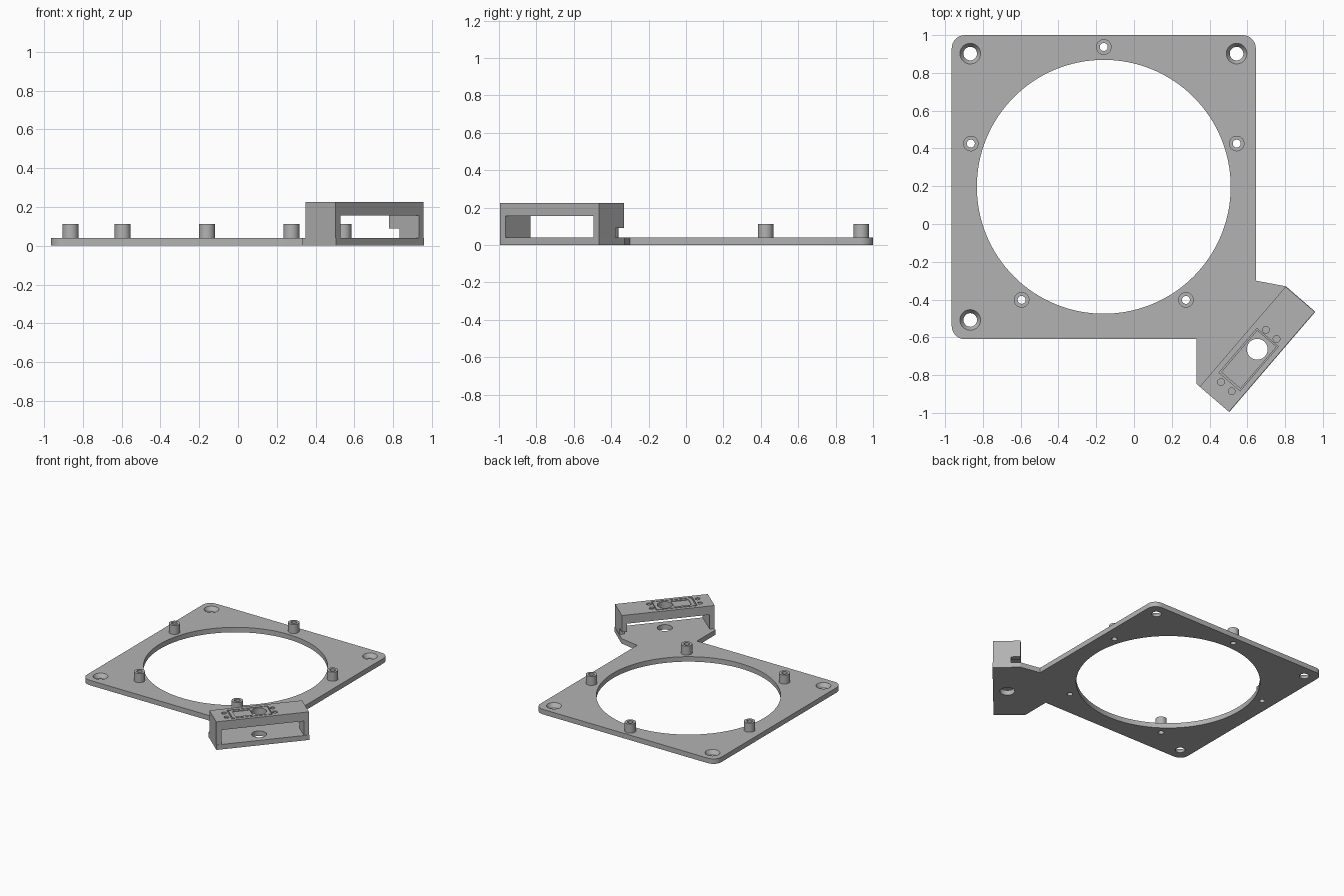
import bpy, bmesh, math
from mathutils import Matrix, Vector

cube = bpy.data.objects.get("Cube")
if cube:
    bpy.data.objects.remove(cube)

GREY = bpy.data.materials.new("printed grey")
GREY.use_nodes = True
GREY.diffuse_color = (0.45, 0.45, 0.45, 1)
GREY.node_tree.nodes["Principled BSDF"].inputs["Base Color"].default_value = (0.45, 0.45, 0.45, 1)

THICK, TOP, ROOF = 0.04, 0.225, 0.155      # plate top, housing top, underside of roof
RING = Vector((-0.16, 0.197))              # centre of the large opening
# Housing frame: local x runs along its length, local -y points outward
HOUSING = Matrix.Translation((0.6525, -0.663, 0)) @ Matrix.Rotation(math.atan2(0.53, 0.455), 4, "Z")
HALF_L, HALF_D = 0.349, 0.102


def finish(bm, name):
    bmesh.ops.recalc_face_normals(bm, faces=bm.faces)
    mesh = bpy.data.meshes.new(name)
    bm.to_mesh(mesh)
    bm.free()
    mesh.materials.append(GREY)
    obj = bpy.data.objects.new(name, mesh)
    bpy.context.collection.objects.link(obj)
    return obj


def prism(name, outline, z0, z1):
    bm = bmesh.new()
    face = bm.faces.new([bm.verts.new((x, y, z0)) for x, y in outline])
    new = bmesh.ops.extrude_face_region(bm, geom=[face])["geom"]
    bmesh.ops.translate(bm, vec=(0, 0, z1 - z0), verts=[v for v in new if isinstance(v, bmesh.types.BMVert)])
    return finish(bm, name)


def cylinder(name, centre, radius, z0, z1, top_radius=None, sides=32):
    bm = bmesh.new()
    bmesh.ops.create_cone(bm, cap_ends=True, segments=sides, radius1=radius,
                          radius2=top_radius or radius, depth=z1 - z0,
                          matrix=Matrix.Translation((centre[0], centre[1], (z0 + z1) / 2)))
    return finish(bm, name)


def housing_box(name, x0, x1, y0, y1, z0, z1):
    obj = prism(name, [(x0, y0), (x1, y0), (x1, y1), (x0, y1)], z0, z1)
    obj.data.transform(HOUSING)
    return obj


def housing_disc(name, x, y, radius, z0, z1):
    return cylinder(name, HOUSING @ Vector((x, y, 0)), radius, z0, z1)


def cut(obj, cutters):
    for cutter in cutters:
        mod = obj.modifiers.new("cut", "BOOLEAN")
        mod.operation, mod.solver, mod.object = "DIFFERENCE", "EXACT", cutter
    bpy.context.view_layer.update()
    evaluated = obj.evaluated_get(bpy.context.evaluated_depsgraph_get())
    mesh = bpy.data.meshes.new_from_object(evaluated)
    obj.modifiers.clear()
    obj.data = mesh
    for cutter in cutters:
        bpy.data.objects.remove(cutter)


def rounded_corner(cx, cy, start, radius=0.07, steps=8):
    angles = [math.radians(start + 90 * i / steps) for i in range(steps + 1)]
    return [(cx + radius * math.cos(a), cy + radius * math.sin(a)) for a in angles]


# Base plate with the diagonal arm at its front left corner
outline = rounded_corner(0.575, 0.93, 0) + rounded_corner(-0.895, 0.93, 90) + rounded_corner(-0.895, -0.54, 180)
outline += [(0.33, -0.61), (0.33, -0.845), (0.505, -0.995), (0.96, -0.465), (0.805, -0.33), (0.645, -0.30)]
plate = prism("base_plate", outline, 0, THICK)

posts = [RING + 0.74 * Vector((math.sin(k * math.tau / 5), math.cos(k * math.tau / 5))) for k in range(5)]
holes = [cylinder("ring_cutter", RING, 0.672, -0.1, 0.1, sides=128),
         housing_disc("sensor_cutter", 0, 0, 0.055, -0.1, 0.1)]
holes += [cylinder("post_cutter", p, 0.021, -0.1, 0.1) for p in posts]
# Countersunk corner screw holes
for corner in [(-0.867, 0.902), (0.543, 0.902), (-0.867, -0.508)]:
    holes.append(cylinder("screw_cutter", corner, 0.036, -0.1, 0.1))
    holes.append(cylinder("sink_cutter", corner, 0.036, 0.012, THICK + 0.002, 0.056))
cut(plate, holes)

# Five hollow standoffs around the opening
parts = [plate]
for i, p in enumerate(posts):
    post = cylinder(f"standoff_{i + 1}", p, 0.041, THICK, 0.112)
    cut(post, [cylinder("bore_cutter", p, 0.021, 0, 0.2)])
    parts.append(post)

# Housing: open tunnel with a wire notch in one end wall and a hole in the roof
housing = housing_box("sensor_housing", -HALF_L, HALF_L, -HALF_D, HALF_D, THICK, TOP)
cuts = [housing_box("tunnel_cutter", -0.311, 0.311, -0.2, 0.2, 0, ROOF),
        housing_box("notch_cutter", 0.25, 0.4, 0.031, 0.2, 0, 0.09),
        housing_disc("roof_cutter", 0, 0, 0.055, 0.1, 0.3),
        housing_box("recess_cutter", -0.226, 0.083, -0.075, 0.073, TOP - 0.01, 0.3)]
cuts += [housing_disc("dimple_cutter", x, y, 0.018, TOP - 0.01, 0.3)
         for x in (-0.257, 0.108) for y in (-0.042, 0.032)]
cut(housing, cuts)
parts.append(housing)

# Raised pad in the roof recess, with a shallow keyhole slot
pad = housing_box("recess_pad", -0.216, 0.077, -0.069, 0.066, TOP - 0.011, TOP)
cut(pad, [housing_disc("pad_hole_cutter", 0, 0, 0.055, 0.1, 0.3),
          housing_box("slot_cutter", -0.19, -0.06, -0.048, 0.045, TOP - 0.005, 0.3)])
parts.append(pad)

# Smooth the round walls, keep the edges crisp
bpy.ops.object.select_all(action="DESELECT")
for obj in parts:
    obj.select_set(True)
bpy.context.view_layer.objects.active = plate
bpy.ops.object.shade_smooth_by_angle(angle=math.radians(30))
